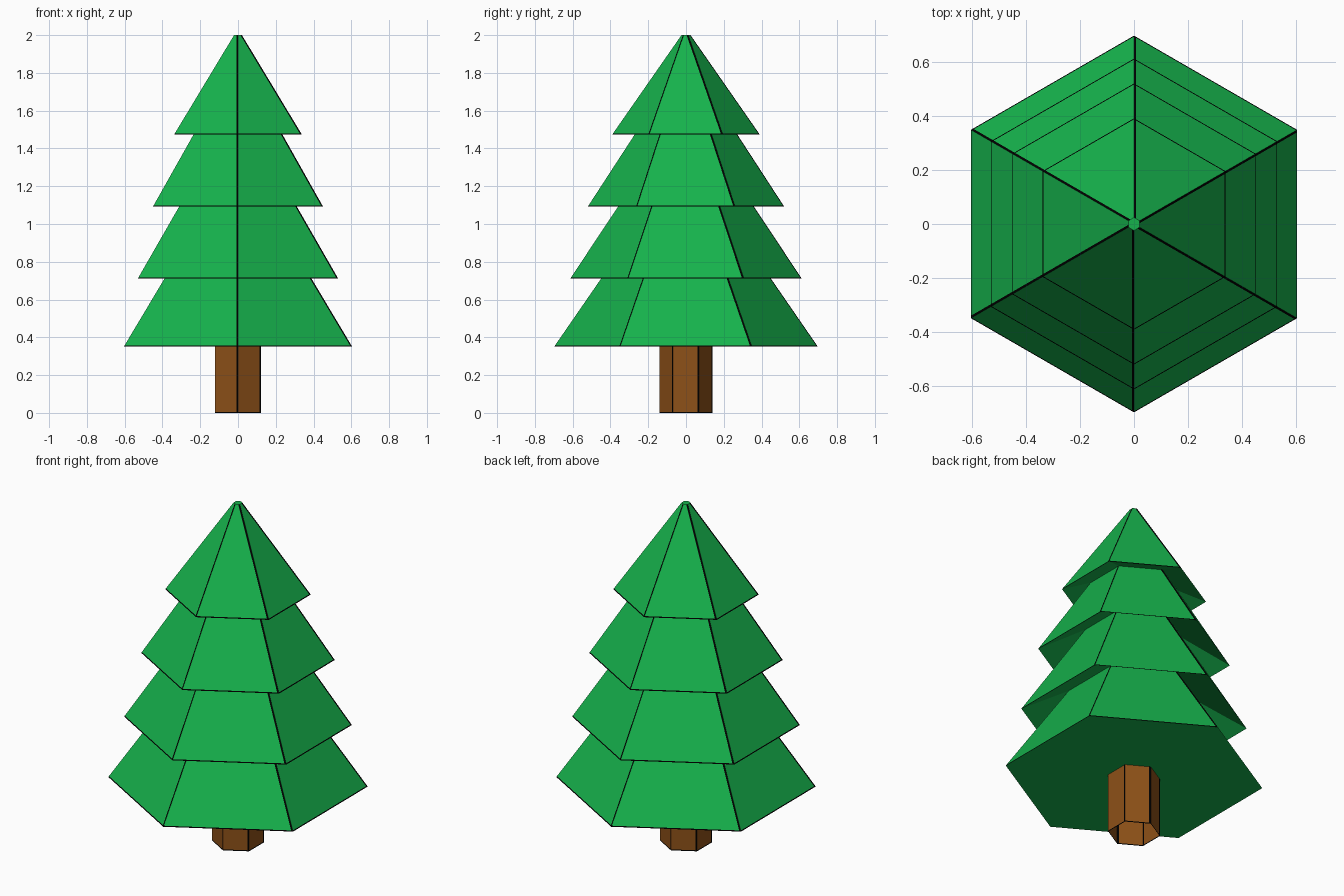
import bpy, bmesh, math

if "Cube" in bpy.data.objects:
    bpy.data.objects.remove(bpy.data.objects["Cube"])


def material(name, rgb):
    m = bpy.data.materials.new(name)
    m.diffuse_color = (*rgb, 1)
    m.use_nodes = True
    m.node_tree.nodes["Principled BSDF"].inputs["Base Color"].default_value = m.diffuse_color
    return m


SIDE, RIM = 0.009, 0.006      # widths of the dark edge lines


def hex_ring(r, z):
    return [(r * math.cos(math.radians(30 + 60 * i)),
             r * math.sin(math.radians(30 + 60 * i)), z) for i in range(6)]


def outlined_side(bm, a, b, c, d):
    """Side panel a-b (bottom) to d-c (top), with a dark line at its rim and one upright edge."""
    a, b, c, d = (bm.verts.new(p) for p in (a, b, c, d))
    height = (d.co + c.co - a.co - b.co).length / 2
    t = RIM / height
    e = bm.verts.new(a.co.lerp(d.co, t))
    f = bm.verts.new(b.co.lerp(c.co, t))
    low = bm.verts.new(f.co.lerp(e.co, SIDE / (f.co - e.co).length))
    top = bm.verts.new(c.co.lerp(d.co, min(0.4, SIDE / (c.co - d.co).length)))
    bm.faces.new((e, low, top, d))
    for dark in ((a, b, f, low, e), (low, f, c, top)):
        bm.faces.new(dark).material_index = 1


def hex_lathe(name, profile, mat, closed=True):
    """Six-sided solid from (radius, z) rings; every other band is an outer side."""
    bm = bmesh.new()
    rings = [hex_ring(r, z) for r, z in profile]
    for k, (lo, hi) in enumerate(zip(rings, rings[1:])):
        for i in range(6):
            j = (i + 1) % 6
            if k % 2 == 0:
                outlined_side(bm, lo[i], lo[j], hi[j], hi[i])
            else:
                bm.faces.new([bm.verts.new(p) for p in (lo[i], lo[j], hi[j], hi[i])])
    if closed:
        bm.faces.new([bm.verts.new(p) for p in rings[0][::-1]])
        bm.faces.new([bm.verts.new(p) for p in rings[-1]])
    bmesh.ops.remove_doubles(bm, verts=bm.verts, dist=1e-5)
    mesh = bpy.data.meshes.new(name)
    bm.to_mesh(mesh)
    bm.free()
    mesh.materials.append(mat)
    mesh.materials.append(black)
    bpy.context.collection.objects.link(bpy.data.objects.new(name, mesh))


green = material("leaf green", (0.008, 0.45, 0.073))
brown = material("bark brown", (0.27, 0.082, 0.009))
black = material("outline black", (0.0, 0.0, 0.0))

# Trunk, a tube open at the bottom
hex_lathe("trunk", [(0.14, 0), (0.14, 0.352)], brown, closed=False)

# Foliage: each tier is a rim and a narrower top tucked into the recessed
# underside of the tier above
tiers = [((0.697, 0.352), (0.355, 0.848)),
         ((0.612, 0.712), (0.265, 1.235)),
         ((0.52, 1.092), (0.237, 1.527)),
         ((0.391, 1.473), (0.024, 2.0))]
hex_lathe("foliage", [ring for tier in tiers for ring in tier], green)
